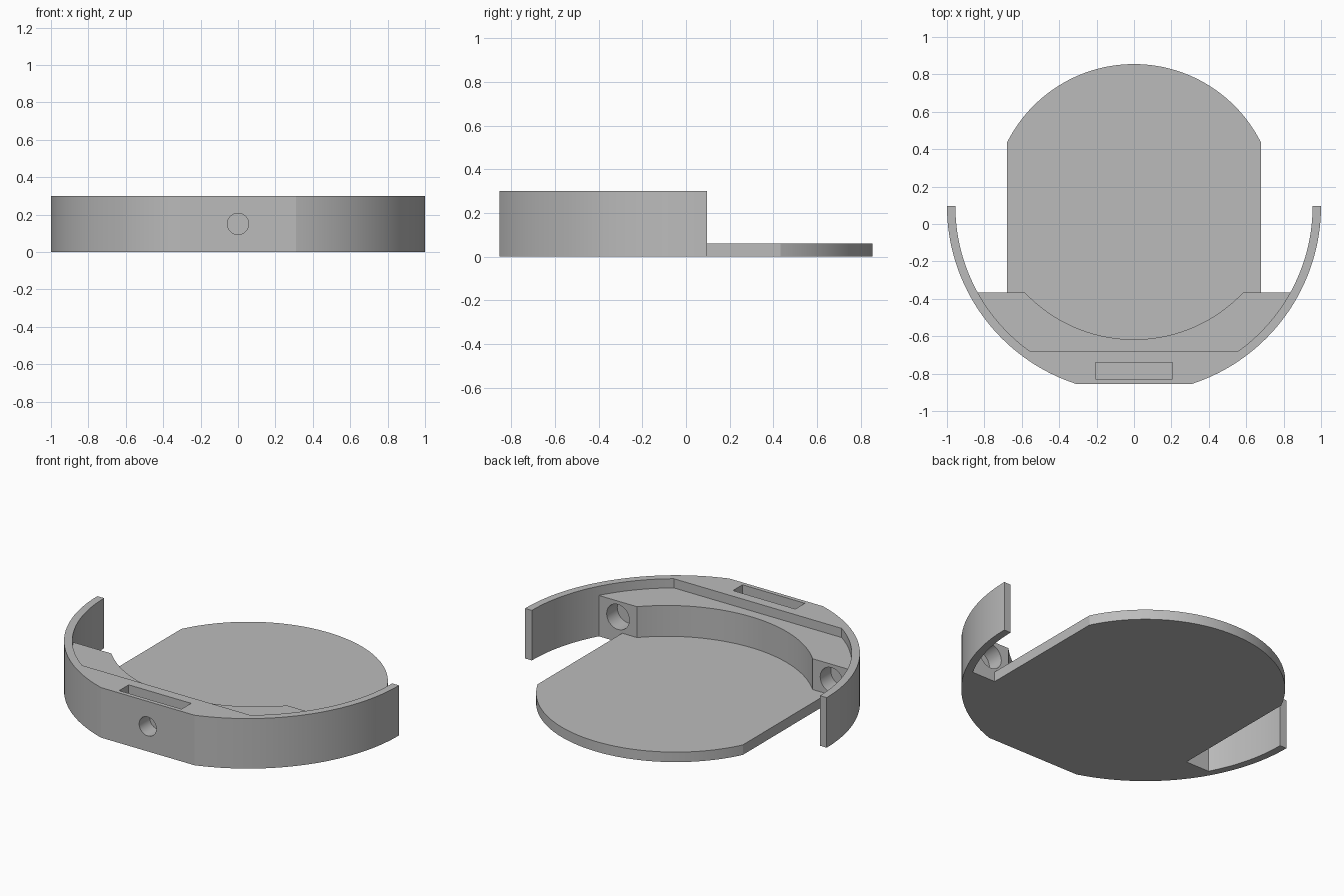
import bpy, math
from math import asin, acos, pi, sqrt

cube = bpy.data.objects.get("Cube")
if cube:
    bpy.data.objects.remove(cube, do_unlink=True)

# Main dimensions
CY = 0.096                      # centre of the ring
R_OUT, R_IN, R_PLATE = 1.0, 0.955, 0.759
FRONT, LEDGE, SHELF = -0.855, -0.68, -0.367
PLATE_X, PLATE_Z, SHELF_Z, TOP = 0.68, 0.06, 0.245, 0.30
BASIN_R, BASIN_Y = 0.803, 0.186

grey = bpy.data.materials.new("plain grey")
grey.use_nodes = True
colour = (0.5, 0.5, 0.5, 1)
grey.diffuse_color = colour
grey.node_tree.nodes["Principled BSDF"].inputs["Base Color"].default_value = colour


def arc(radius, cy, start, end, steps=40):
    return [(radius * math.cos(start + (end - start) * i / steps),
             cy + radius * math.sin(start + (end - start) * i / steps))
            for i in range(steps + 1)]


def prism(name, outline, z0, z1):
    """Extrude a counter-clockwise outline between two heights."""
    n = len(outline)
    verts = [(x, y, z) for z in (z0, z1) for x, y in outline]
    faces = [tuple(reversed(range(n))), tuple(range(n, 2 * n))]
    faces += [(i, (i + 1) % n, n + (i + 1) % n, n + i) for i in range(n)]
    mesh = bpy.data.meshes.new(name)
    mesh.from_pydata(verts, [], faces)
    mesh.materials.append(grey)
    obj = bpy.data.objects.new(name, mesh)
    bpy.context.collection.objects.link(obj)
    return obj


def bore(name, x, y0, y1, z, radius):
    """Round cutter along the y axis."""
    bpy.ops.mesh.primitive_cylinder_add(
        vertices=48, radius=radius, depth=y1 - y0,
        location=(x, (y0 + y1) / 2, z), rotation=(pi / 2, 0, 0))
    obj = bpy.context.object
    obj.name = name
    obj.data.materials.append(grey)
    return obj


def cut(target, cutter):
    cutter.hide_render = True
    mod = target.modifiers.new("cut", 'BOOLEAN')
    mod.operation, mod.solver, mod.object = 'DIFFERENCE', 'EXACT', cutter
    bpy.context.view_layer.objects.active = target
    bpy.ops.object.modifier_apply(modifier=mod.name)
    bpy.data.objects.remove(cutter, do_unlink=True)


def mirrored(half):
    """Close an outline from its right half, listed front to back."""
    return half + [(-x, y) for x, y in reversed(half) if abs(x) > 1e-6]


# Body: flat front, two curved arms and a round-ended plate
half = arc(R_OUT, CY, asin((FRONT - CY) / R_OUT), 0)
half += arc(R_IN, CY, 0, asin((SHELF - CY) / R_IN))
half += [(PLATE_X, SHELF)]
half += arc(R_PLATE, CY, acos(PLATE_X / R_PLATE), pi / 2)
body = prism("holder_body", mirrored(half), 0, TOP)

# Basin: lowers the plate and hollows the shelf with a curve
basin = arc(BASIN_R, BASIN_Y, -pi / 2, asin((SHELF - BASIN_Y) / BASIN_R))
basin += [(0.75, SHELF), (0.75, 1)]
cut(body, prism("basin_cutter", mirrored(basin), PLATE_Z, 0.5))

# Recessed shelf inside the rim
recess = arc(R_IN, CY, asin((LEDGE - CY) / R_IN), asin((SHELF - CY) / R_IN), 20)
recess += [(0.8, -0.25)]
cut(body, prism("recess_cutter", mirrored(recess), SHELF_Z, 0.5))

# Slot in the front rim
slot = [(0.207, -0.83), (0.207, -0.74)]
cut(body, prism("slot_cutter", mirrored(slot), 0.215, 0.5))

# Front hole and the two holes behind the shelf
cut(body, bore("front_hole_cutter", 0, -1, -0.755, 0.15, 0.057))
for side in (-1, 1):
    cut(body, bore("rear_hole_cutter", side * 0.708, SHELF - 0.1, SHELF + 0.1, 0.15, 0.075))

# Smooth curves, crisp edges
bpy.ops.object.select_all(action='DESELECT')
body.select_set(True)
bpy.context.view_layer.objects.active = body
bpy.ops.object.shade_smooth_by_angle(angle=math.radians(12))
